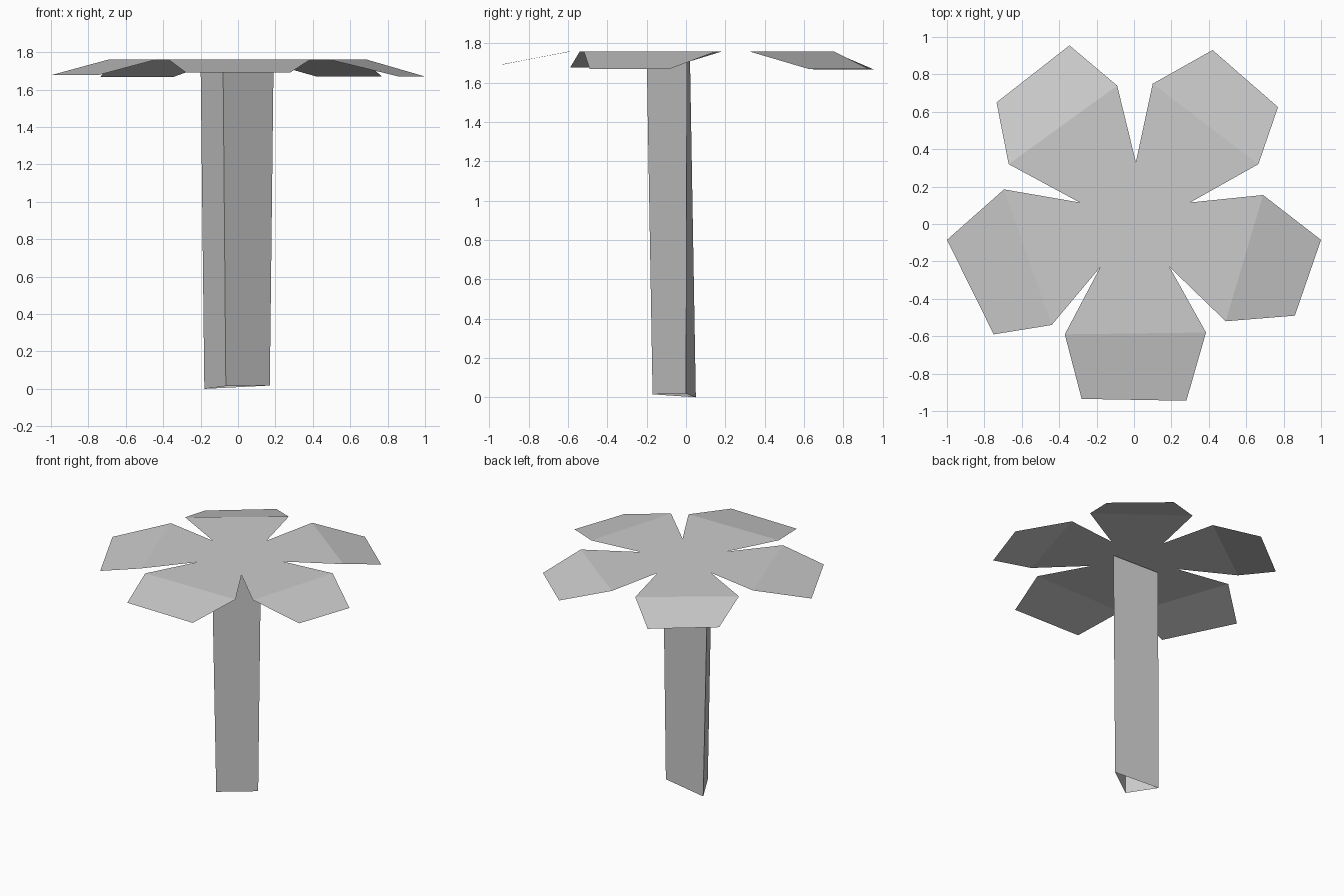
import bpy
import bmesh

default_cube = bpy.data.objects.get("Cube")
if default_cube:
    bpy.data.objects.remove(default_cube, do_unlink=True)


def make_material(name, color):
    material = bpy.data.materials.new(name)
    material.use_nodes = True
    material.diffuse_color = color
    material.node_tree.nodes["Principled BSDF"].inputs["Base Color"].default_value = color
    return material


def make_object(name, mesh_builder, material):
    mesh = bpy.data.meshes.new(name)
    builder.to_mesh(mesh) if (builder := mesh_builder) else None
    mesh_builder.free()
    mesh.materials.append(material)
    obj = bpy.data.objects.new(name, mesh)
    bpy.context.collection.objects.link(obj)
    return obj


grey = make_material("plain grey", (0.6, 0.6, 0.6, 1.0))

# Flower head: a flat pentagon whose five petals fold down at the tips
FOLD_Z = 1.76
notches = [(0.01, 0.33), (-0.29, 0.115), (-0.18, -0.23), (0.19, -0.23), (0.3, 0.115)]
# Each petal: fold start, first tip, second tip, fold end (counter-clockwise)
petals = [
    [(-0.09, 0.74), (-0.345, 0.955), (-0.735, 0.65), (-0.67, 0.32)],
    [(-0.695, 0.185), (-1.0, -0.085), (-0.75, -0.59), (-0.44, -0.54)],
    [(-0.37, -0.59), (-0.28, -0.935), (0.28, -0.945), (0.385, -0.58)],
    [(0.49, -0.52), (0.86, -0.49), (1.0, -0.085), (0.69, 0.155)],
    [(0.665, 0.32), (0.77, 0.625), (0.42, 0.93), (0.1, 0.75)],
]
tip_heights = [1.668, 1.677, 1.692, 1.67, 1.67]

bm = bmesh.new()
inner = [bm.verts.new((x, y, FOLD_Z)) for x, y in notches]
bm.faces.new(inner)
for i, (outline, tip_z) in enumerate(zip(petals, tip_heights)):
    heights = (FOLD_Z, tip_z, tip_z, FOLD_Z)
    a, b, c, d = [bm.verts.new((x, y, z)) for (x, y), z in zip(outline, heights)]
    bm.faces.new((inner[i], a, d, inner[(i + 1) % len(inner)]))
    bm.faces.new((a, b, c, d))
make_object("flower_head", bm, grey)

# Stem: an open three-sided tube, slightly wider at the top
bottom = [(-0.18, 0.05, 0.0), (-0.065, -0.17, 0.015), (0.17, 0.0, 0.018)]
top = [(-0.2, 0.02, 1.74), (-0.08, -0.2, 1.74), (0.19, 0.005, 1.74)]
bm = bmesh.new()
low = [bm.verts.new(p) for p in bottom]
high = [bm.verts.new(p) for p in top]
for i in range(len(low)):
    j = (i + 1) % len(low)
    bm.faces.new((low[i], low[j], high[j], high[i]))
make_object("stem", bm, grey)
